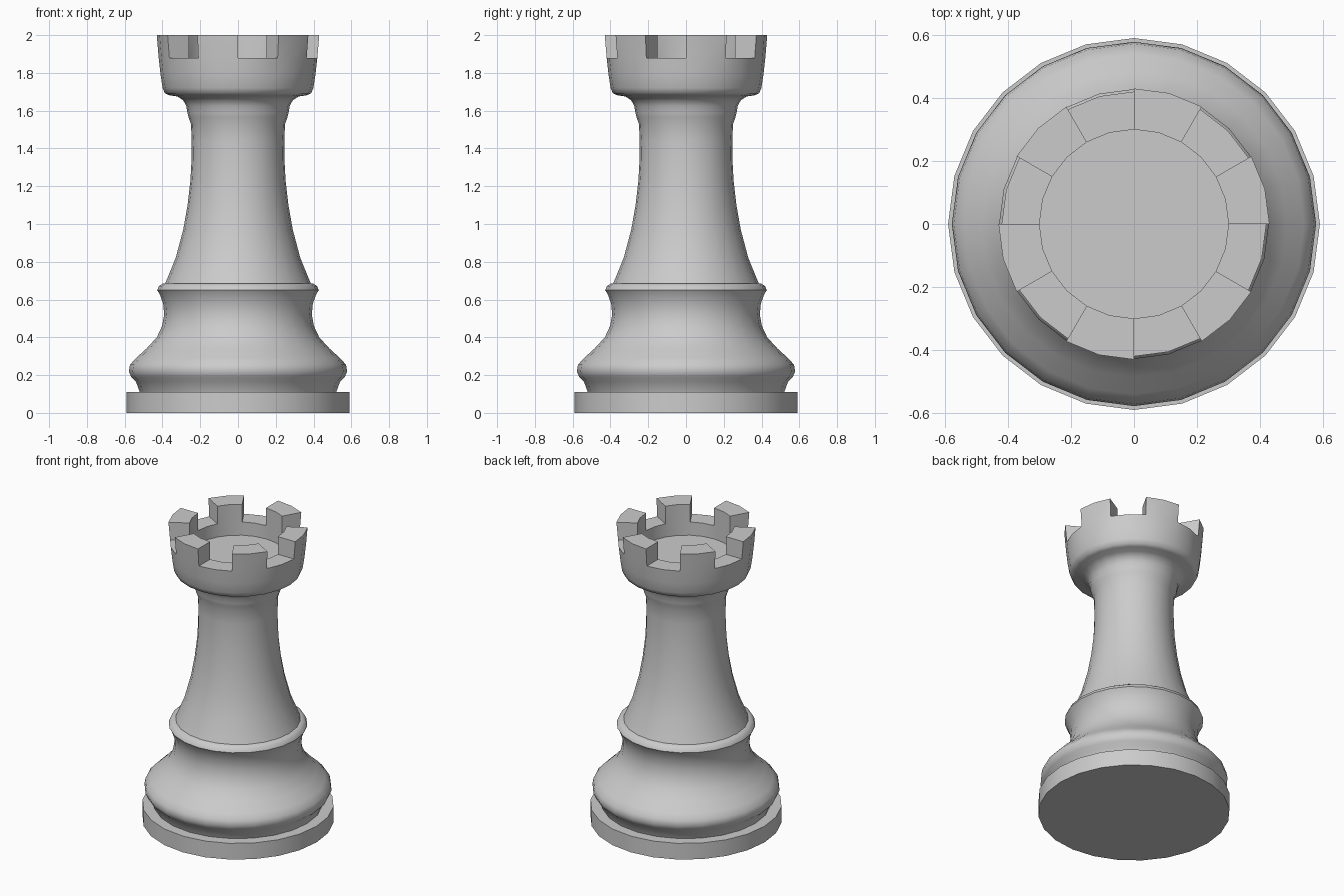
import bpy
import bmesh
from math import cos, sin, pi, radians

SIDES = 24

cube = bpy.data.objects.get("Cube")
if cube:
    bpy.data.objects.remove(cube, do_unlink=True)

grey = bpy.data.materials.new("piece_grey")
grey.use_nodes = True
COLOUR = (0.6, 0.6, 0.6, 1)
grey.diffuse_color = COLOUR
grey.node_tree.nodes["Principled BSDF"].inputs["Base Color"].default_value = COLOUR


def lathe(profile):
    """Turn (radius, height) points, listed bottom to top, around z."""
    bm = bmesh.new()
    rings = []
    for r, z in profile:
        if r == 0:
            rings.append([bm.verts.new((0, 0, z))] * SIDES)
        else:
            rings.append([bm.verts.new((r * cos(2 * pi * i / SIDES), r * sin(2 * pi * i / SIDES), z))
                          for i in range(SIDES)])
    for low, high in zip(rings, rings[1:]):
        for i in range(SIDES):
            j = (i + 1) % SIDES
            corners = dict.fromkeys((low[i], low[j], high[j], high[i]))
            bm.faces.new(list(corners))
    return bm


def finish(bm, name):
    bm.normal_update()
    mesh = bpy.data.meshes.new(name)
    bm.to_mesh(mesh)
    bm.free()
    mesh.materials.append(grey)
    obj = bpy.data.objects.new(name, mesh)
    bpy.context.collection.objects.link(obj)
    bpy.ops.object.select_all(action='DESELECT')
    obj.select_set(True)
    bpy.context.view_layer.objects.active = obj
    bpy.ops.object.shade_smooth_by_angle(angle=radians(50))


# Flat disc the piece stands on
finish(lathe([(0, 0), (0.59, 0), (0.59, 0.11), (0, 0.11)]), "base_disc")

# Bulging foot with a waist and collar
finish(lathe([
    (0.52, 0.11), (0.54, 0.165), (0.565, 0.19), (0.578, 0.22), (0.572, 0.255),
    (0.54, 0.29), (0.485, 0.34), (0.43, 0.40), (0.402, 0.46), (0.391, 0.52),
    (0.396, 0.577), (0.415, 0.63), (0.428, 0.65), (0.418, 0.672), (0.395, 0.686),
    (0, 0.686)]), "foot")

# Tapered shaft, neck ring, cup and the sunken floor inside the rim
bm = lathe([
    (0.385, 0.686), (0.33, 0.82), (0.29, 0.97), (0.267, 1.10), (0.252, 1.23),
    (0.246, 1.34), (0.245, 1.44), (0.249, 1.53), (0.262, 1.565), (0.268, 1.59),
    (0.274, 1.625), (0.29, 1.655), (0.32, 1.675), (0.365, 1.682), (0.387, 1.692),
    (0.399, 1.72), (0.41, 1.79), (0.42, 1.88), (0.30, 1.88), (0.30, 1.79), (0, 1.79)])

# Battlements: raise every second pair of rim faces
bm.faces.ensure_lookup_table()
rim = bm.faces[17 * SIDES:18 * SIDES]
merlons = [f for i, f in enumerate(rim) if i % 4 < 2]
raised = bmesh.ops.extrude_face_region(bm, geom=merlons)["geom"]
for v in (g for g in raised if isinstance(g, bmesh.types.BMVert)):
    v.co.z = 2.0
    if v.co.xy.length > 0.36:
        v.co.xy *= 0.43 / 0.42
old = [f for f in merlons if f.is_valid and f.calc_center_median().z < 1.9]
if old:
    bmesh.ops.delete(bm, geom=old, context='FACES')
finish(bm, "tower")
